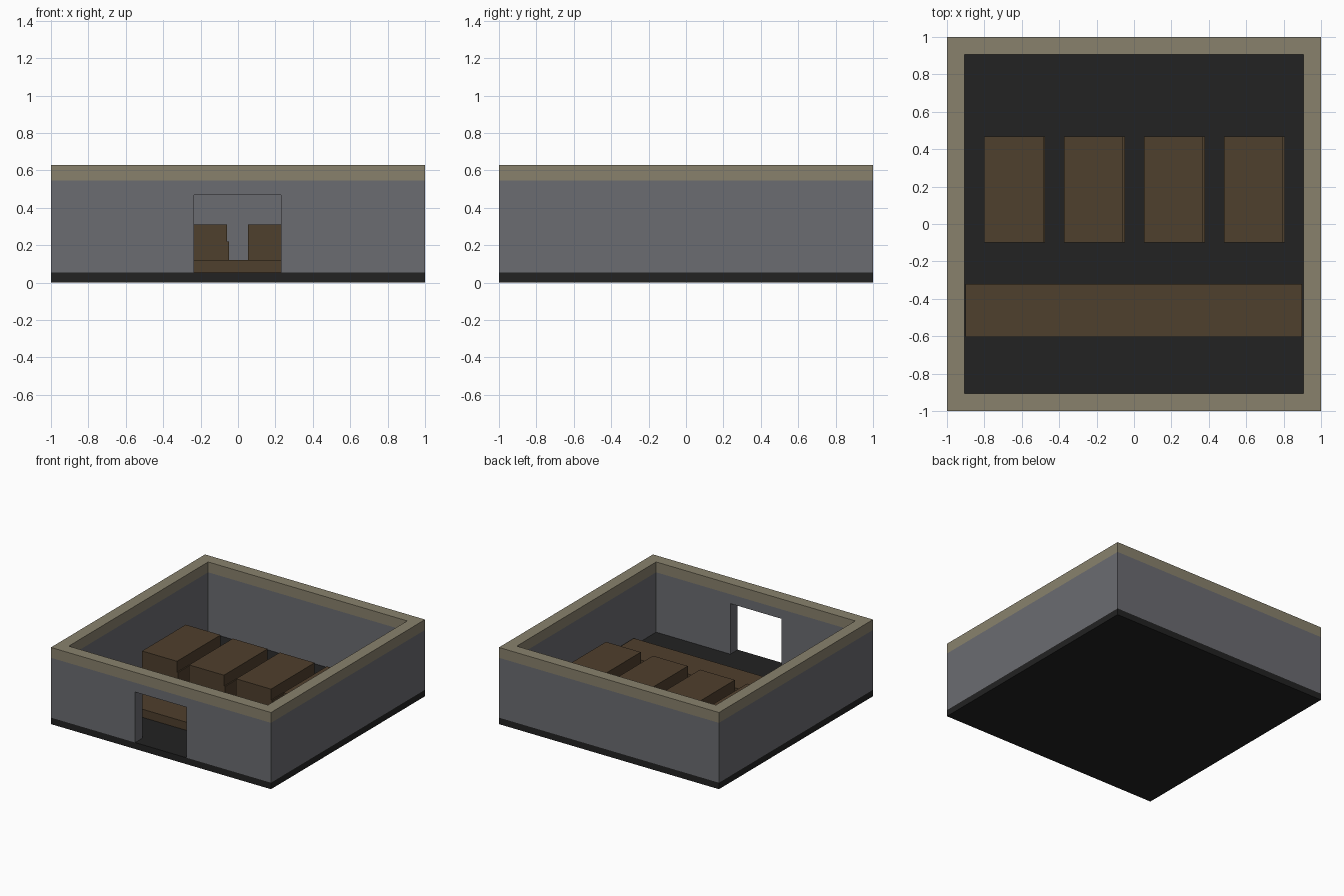
import bpy, bmesh

if "Cube" in bpy.data.objects:
    bpy.data.objects.remove(bpy.data.objects["Cube"])


def material(name, rgb):
    m = bpy.data.materials.new(name)
    m.diffuse_color = (*rgb, 1)
    m.use_nodes = True
    m.node_tree.nodes["Principled BSDF"].inputs["Base Color"].default_value = m.diffuse_color
    return m


FLOOR = material("charcoal", (0.016, 0.016, 0.016))
WALL = material("blue_grey", (0.147, 0.15, 0.165))
TRIM = material("khaki_trim", (0.25, 0.222, 0.152))
WOOD = material("dark_wood", (0.078, 0.05, 0.026))

FLOOR_Z, TRIM_Z, TOP_Z = 0.053, 0.545, 0.63
INNER = 0.905


def finish(name, bm, mats):
    bmesh.ops.recalc_face_normals(bm, faces=bm.faces)
    mesh = bpy.data.meshes.new(name)
    bm.to_mesh(mesh)
    bm.free()
    for m in mats:
        mesh.materials.append(m)
    ob = bpy.data.objects.new(name, mesh)
    bpy.context.collection.objects.link(ob)
    return ob


def box(name, x, y, z, mat):
    bm = bmesh.new()
    bmesh.ops.create_cube(bm, size=1)
    for v in bm.verts:
        v.co = [r[0] if c < 0 else r[1] for c, r in zip(v.co, (x, y, z))]
    return finish(name, bm, [mat])


# floor slab
box("floor_slab", (-1, 1), (-1, 1), (0, FLOOR_Z), FLOOR)

# wall ring: closed loop of square sections, khaki above the trim height
bm = bmesh.new()
section = [(1, FLOOR_Z), (1, TRIM_Z), (1, TOP_Z),
           (INNER, TOP_Z), (INNER, TRIM_Z), (INNER, FLOOR_Z)]
rings = [[bm.verts.new((sx * r, sy * r, z)) for sx, sy in
          ((-1, -1), (1, -1), (1, 1), (-1, 1))] for r, z in section]
for a, b in zip(rings, rings[1:] + rings[:1]):
    for i in range(4):
        j = (i + 1) % 4
        f = bm.faces.new((a[i], a[j], b[j], b[i]))
        f.material_index = int(f.calc_center_median().z > TRIM_Z)
walls = finish("walls", bm, [WALL, TRIM])

# doorway cut through the front wall
cutter = box("doorway_cutter", (-0.235, 0.23), (-1.1, -0.8), (-0.1, 0.468), WALL)
cutter.hide_render = True
cutter.hide_viewport = True
cut = walls.modifiers.new("doorway", 'BOOLEAN')
cut.object = cutter
cut.operation = 'DIFFERENCE'
cut.solver = 'EXACT'

# long low bench across the room
box("bench", (-0.9, 0.897), (-0.605, -0.32), (FLOOR_Z, 0.12), WOOD)

# row of four blocks, each with a narrow ledge on the right side
for i in range(4):
    x = -0.802 + i * 0.4275
    box(f"block_{i + 1}", (x, x + 0.317), (-0.1, 0.467), (FLOOR_Z, 0.31), WOOD)
    box(f"block_ledge_{i + 1}", (x + 0.317, x + 0.327), (-0.1, 0.467), (FLOOR_Z, 0.22), WOOD)
